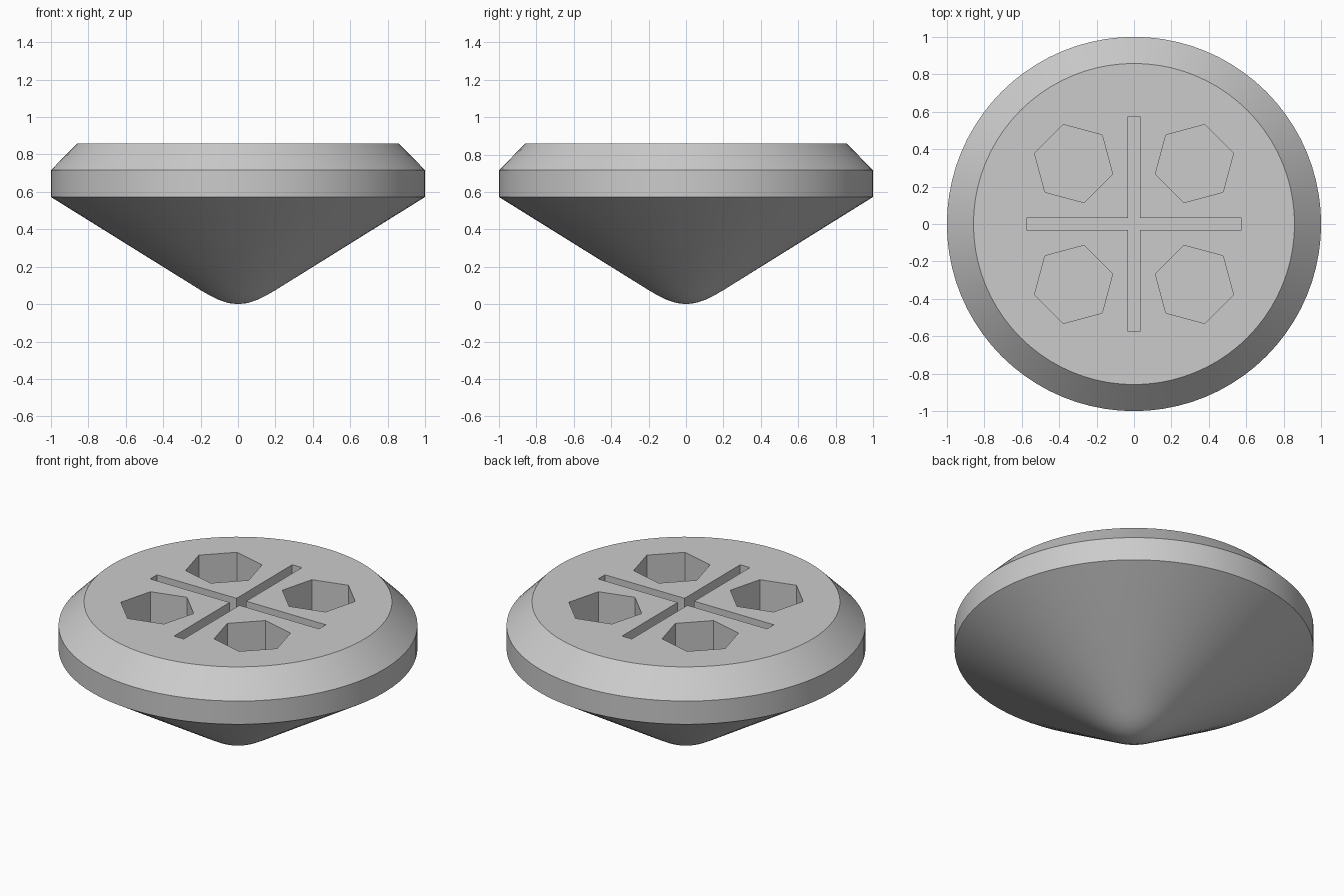
import bpy, bmesh
from math import radians, tau
from mathutils import Matrix, Vector

if "Cube" in bpy.data.objects:
    bpy.data.objects.remove(bpy.data.objects["Cube"])

TOP = 0.86
DEPTH = 0.29

# Material
grey = bpy.data.materials.new("plain grey")
grey.use_nodes = True
colour = (0.6, 0.6, 0.6, 1)
grey.diffuse_color = colour
grey.node_tree.nodes["Principled BSDF"].inputs["Base Color"].default_value = colour

# Body: turned profile with rounded tip, cone, belt and chamfer
profile = [(0, 0), (0.05, 0.006), (0.1, 0.022), (0.15, 0.046), (0.2, 0.075),
           (1, 0.573), (1, 0.716), (0.858, TOP)]
bm = bmesh.new()
verts = [bm.verts.new((r, 0, z)) for r, z in profile]
edges = [bm.edges.new(pair) for pair in zip(verts, verts[1:])]
bmesh.ops.spin(bm, geom=verts + edges, cent=(0, 0, 0), axis=(0, 0, 1),
               angle=tau, steps=80, use_duplicate=False)
bmesh.ops.remove_doubles(bm, verts=bm.verts, dist=0.0005)
bmesh.ops.holes_fill(bm, edges=[e for e in bm.edges if e.is_boundary], sides=0)
bmesh.ops.recalc_face_normals(bm, faces=bm.faces)
mesh = bpy.data.meshes.new("button_body")
bm.to_mesh(mesh)
bm.free()
body = bpy.data.objects.new("button_body", mesh)
bpy.context.collection.objects.link(body)
mesh.materials.append(grey)


def carve(cutter):
    """Subtract a cutter from the body, then discard it."""
    cutter.hide_render = True
    cutter.data.materials.append(grey)
    bpy.context.view_layer.objects.active = body
    mod = body.modifiers.new("carve", "BOOLEAN")
    mod.operation = "DIFFERENCE"
    mod.solver = "EXACT"
    mod.object = cutter
    bpy.ops.object.modifier_apply(modifier=mod.name)
    bpy.data.objects.remove(cutter)


# Four six-sided pockets, mirrored across both axes
for sx in (-1, 1):
    for sy in (-1, 1):
        bpy.ops.mesh.primitive_cylinder_add(
            vertices=6, radius=0.216, depth=2 * DEPTH,
            location=(0.323 * sx, 0.323 * sy, TOP),
            rotation=(0, 0, radians(-15 * sx * sy)))
        carve(bpy.context.object)

# Cross-shaped groove as one extruded outline
LONG, HALF = 0.574, 0.033
arm = [Vector((HALF, HALF, 0)), Vector((LONG, HALF, 0)), Vector((LONG, -HALF, 0))]
bm = bmesh.new()
outline = [bm.verts.new(Matrix.Rotation(-tau / 4 * k, 3, "Z") @ p)
           for k in range(4) for p in arm]
face = bm.faces.new(outline)
raised = bmesh.ops.extrude_face_region(bm, geom=[face])["geom"]
bmesh.ops.translate(bm, vec=(0, 0, 2 * DEPTH),
                    verts=[g for g in raised if isinstance(g, bmesh.types.BMVert)])
bmesh.ops.recalc_face_normals(bm, faces=bm.faces)
cross_mesh = bpy.data.meshes.new("cross_cutter")
bm.to_mesh(cross_mesh)
bm.free()
cross = bpy.data.objects.new("cross_cutter", cross_mesh)
cross.location.z = TOP - DEPTH
bpy.context.collection.objects.link(cross)
carve(cross)

# Smooth round surfaces, crisp rims and pocket edges
bpy.ops.object.select_all(action="DESELECT")
body.select_set(True)
bpy.context.view_layer.objects.active = body
bpy.ops.object.shade_smooth_by_angle(angle=radians(30))
